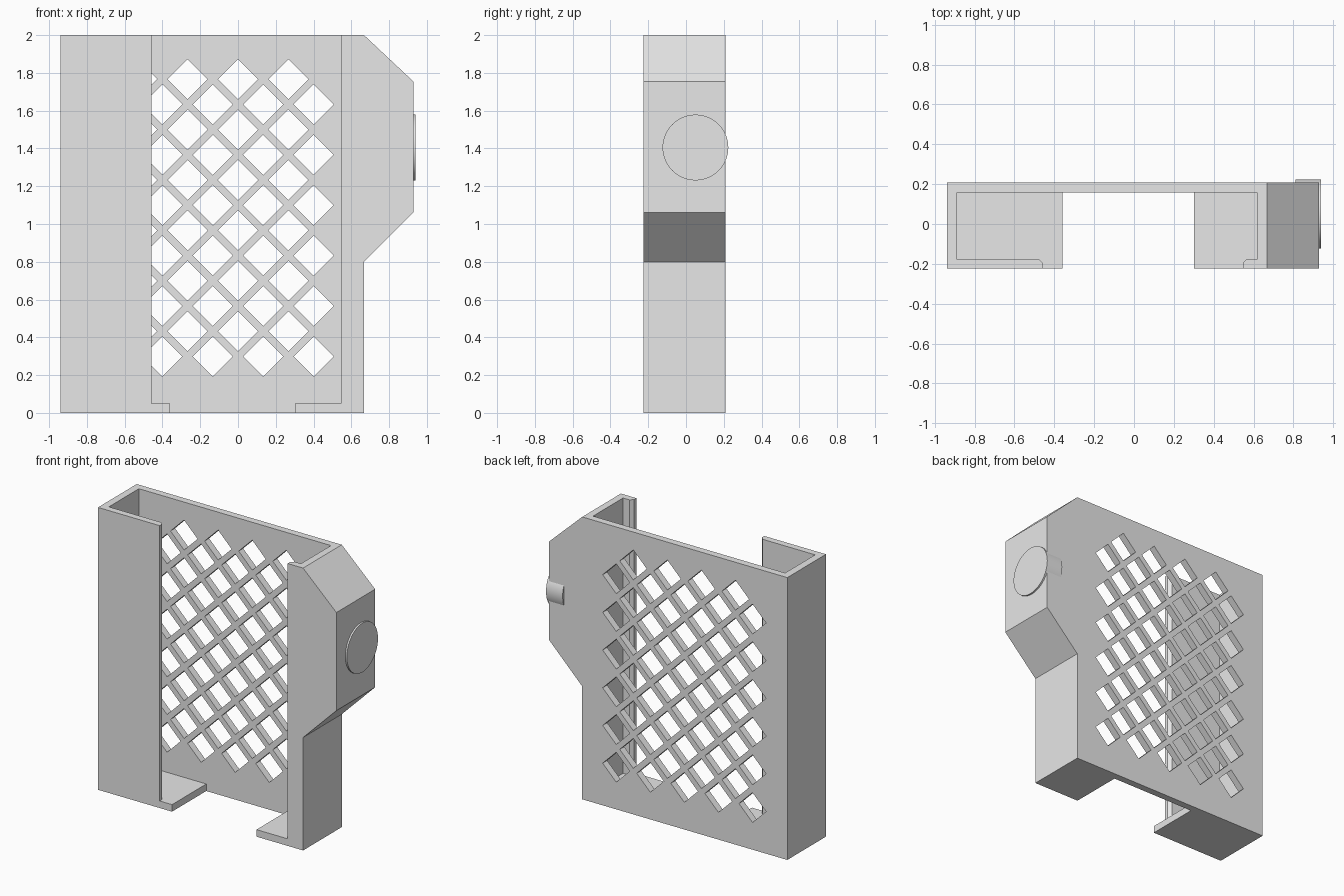
import bpy, bmesh, math
from mathutils import Vector

if "Cube" in bpy.data.objects:
    bpy.data.objects.remove(bpy.data.objects["Cube"])

grey = bpy.data.materials.new("light grey")
grey.diffuse_color = (0.8, 0.8, 0.8, 1)
grey.use_nodes = True
grey.node_tree.nodes["Principled BSDF"].inputs["Base Color"].default_value = grey.diffuse_color


def prism(name, outlines, extrude):
    """Solid made by extruding each closed 3D outline along a vector."""
    bm = bmesh.new()
    for outline in outlines:
        face = bm.faces.new([bm.verts.new(p) for p in outline])
        out = bmesh.ops.extrude_face_region(bm, geom=[face], use_keep_orig=True)
        moved = [g for g in out["geom"] if isinstance(g, bmesh.types.BMVert)]
        bmesh.ops.translate(bm, verts=moved, vec=Vector(extrude))
    bmesh.ops.recalc_face_normals(bm, faces=bm.faces)
    mesh = bpy.data.meshes.new(name)
    bm.to_mesh(mesh)
    bm.free()
    obj = bpy.data.objects.new(name, mesh)
    bpy.context.collection.objects.link(obj)
    return obj


def cut(target, cutter):
    cutter.hide_render = True
    mod = target.modifiers.new(cutter.name, 'BOOLEAN')
    mod.operation = 'DIFFERENCE'
    mod.solver = 'EXACT'
    mod.object = cutter
    bpy.context.view_layer.objects.active = target
    bpy.ops.object.modifier_apply(modifier=mod.name)
    bpy.data.objects.remove(cutter)


FRONT, BACK, INNER_BACK = -0.224, 0.209, 0.159

# Holder body: front silhouette with the angled side housing
silhouette = [(-0.94, 0), (0.667, 0), (0.667, 0.8), (0.928, 1.06),
              (0.928, 1.755), (0.667, 2), (-0.94, 2)]
body = prism("holder_body", [[(x, FRONT, z) for x, z in silhouette]],
             (0, BACK - FRONT, 0))
body.data.materials.append(grey)

# Pocket, open at the top and front, with bevelled lip edges
pocket = [(-0.888, INNER_BACK), (0.617, INNER_BACK), (0.617, -0.177),
          (0.566, -0.177), (0.546, -0.197), (0.546, -0.4),
          (-0.457, -0.4), (-0.457, -0.197), (-0.477, -0.177), (-0.888, -0.177)]
cut(body, prism("pocket_cutter", [[(x, y, 0.05) for x, y in pocket]], (0, 0, 2.2)))

# Slot through the floor
slot = [(-0.36, -0.4), (0.302, -0.4), (0.302, INNER_BACK), (-0.36, INNER_BACK)]
cut(body, prism("floor_slot_cutter", [[(x, y, -0.1) for x, y in slot]], (0, 0, 0.25)))

# Staggered diamond vents through the back wall
STEP, HALF = 0.1335, 0.106
diamonds = []
for col in range(-5, 4):
    top = 1.767 if col % 2 == 0 else 1.6335
    for row in range(6):
        x, z = col * STEP, top - row * 2 * STEP
        diamonds.append([(x - HALF, 0.1, z), (x, 0.1, z - HALF),
                         (x + HALF, 0.1, z), (x, 0.1, z + HALF)])
cut(body, prism("vent_cutter", diamonds, (0, 0.2, 0)))

# Round button set into the side housing
bpy.ops.mesh.primitive_cylinder_add(vertices=64, radius=0.174, depth=0.13,
                                    location=(0.875, 0.05, 1.405),
                                    rotation=(0, math.pi / 2, 0))
button = bpy.context.object
button.name = "side_button"
button.data.materials.append(grey)
bpy.ops.object.shade_smooth_by_angle(angle=math.radians(30))
